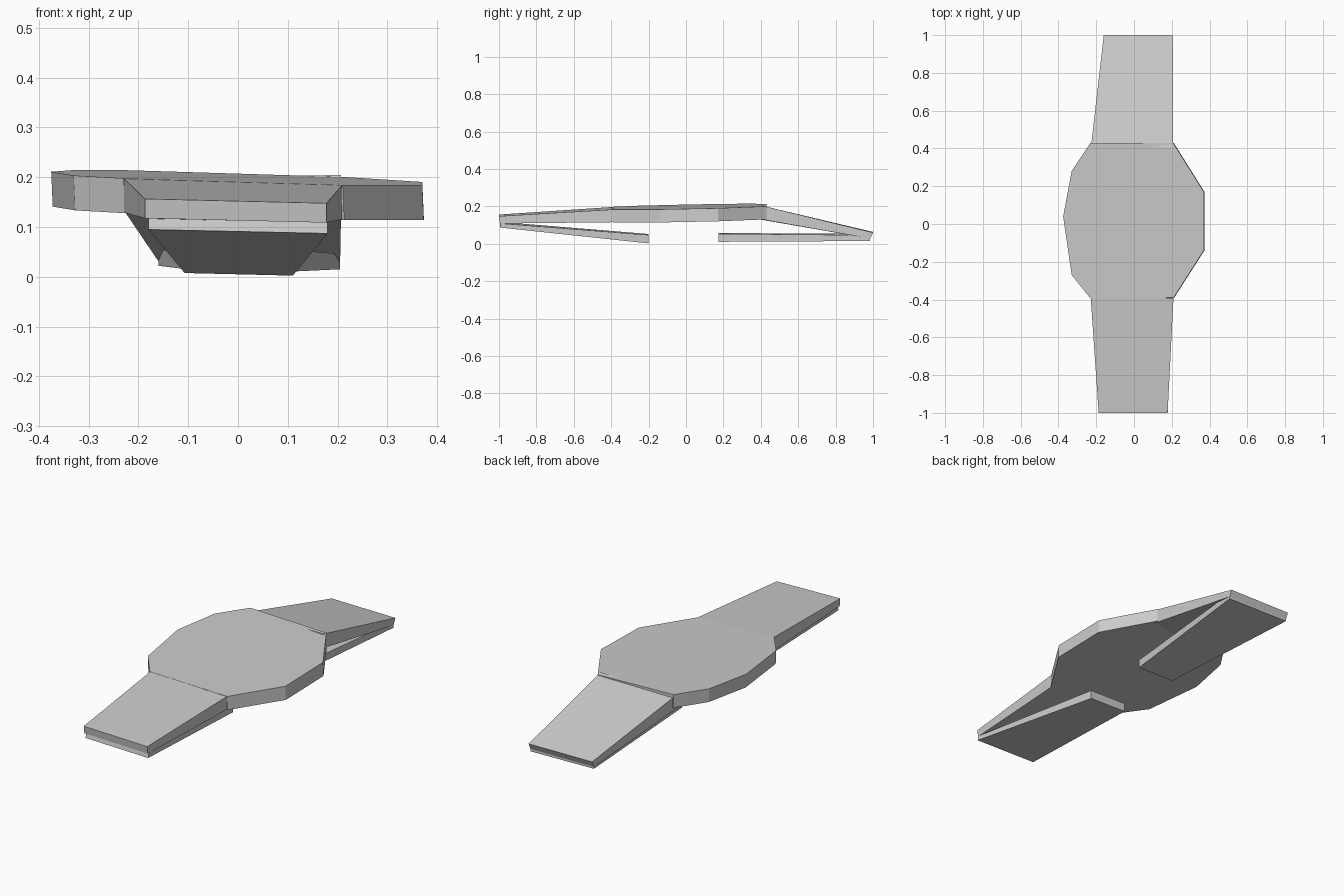
import bpy, bmesh

if "Cube" in bpy.data.objects:
    bpy.data.objects.remove(bpy.data.objects["Cube"])

grey = bpy.data.materials.new("light grey")
grey.diffuse_color = (0.6, 0.6, 0.6, 1)
grey.use_nodes = True
grey.node_tree.nodes["Principled BSDF"].inputs["Base Color"].default_value = grey.diffuse_color


def loft(name, ring_a, ring_b):
    """Closed solid between two matching rings of points."""
    bm = bmesh.new()
    a = [bm.verts.new(p) for p in ring_a]
    b = [bm.verts.new(p) for p in ring_b]
    n = len(a)
    bm.faces.new(a)
    bm.faces.new(b[::-1])
    for i in range(n):
        bm.faces.new((a[i], b[i], b[(i + 1) % n], a[(i + 1) % n]))
    bmesh.ops.recalc_face_normals(bm, faces=bm.faces)
    me = bpy.data.meshes.new(name)
    bm.to_mesh(me)
    bm.free()
    me.materials.append(grey)
    ob = bpy.data.objects.new(name, me)
    bpy.context.collection.objects.link(ob)
    return ob


def section(x0, x1, top, bottom, tilt):
    """Strap cross-section; top and bottom are (y, z), tilt is the z slope along x."""
    return [(x, y, z + tilt * x) for x, (y, z) in
            ((x0, bottom), (x1, bottom), (x1, top), (x0, top))]


# Watch case: slightly tilted nine-sided plate
outline = [(-0.23, 0.43), (0.207, 0.43), (0.37, 0.17), (0.37, -0.14), (0.21, -0.39),
           (-0.23, -0.395), (-0.33, -0.27), (-0.375, 0.04), (-0.33, 0.28)]
case_top = [(x, y, 0.1985 + 0.02 * y - 0.031 * x) for x, y in outline]
case_bottom = [(x + 0.003, y, z - 0.07) for x, y, z in case_top]
loft("watch_case", case_top, case_bottom)

# Front strap: upper part, then the part folded underneath
loft("front_upper_strap",
     section(-0.229, 0.209, (-0.392, 0.19), (-0.385, 0.122), -0.031),
     section(-0.187, 0.178, (-1.0, 0.152), (-0.995, 0.113), -0.024))
loft("front_lower_strap",
     section(-0.18, 0.18, (-0.99, 0.113), (-0.995, 0.091), -0.022),
     section(-0.107, 0.11, (-0.2, 0.05), (-0.2, 0.005), -0.024))

# Back strap: upper part pokes slightly above the case on the right
loft("back_upper_strap",
     section(-0.228, 0.207, (0.406, 0.203), (0.385, 0.133), 0.005),
     section(-0.16, 0.205, (1.0, 0.062), (0.985, 0.03), -0.01))
loft("back_lower_strap",
     section(-0.16, 0.205, (0.985, 0.05), (0.985, 0.019), -0.019),
     section(-0.10, 0.115, (0.175, 0.056), (0.175, 0.013), -0.019))
